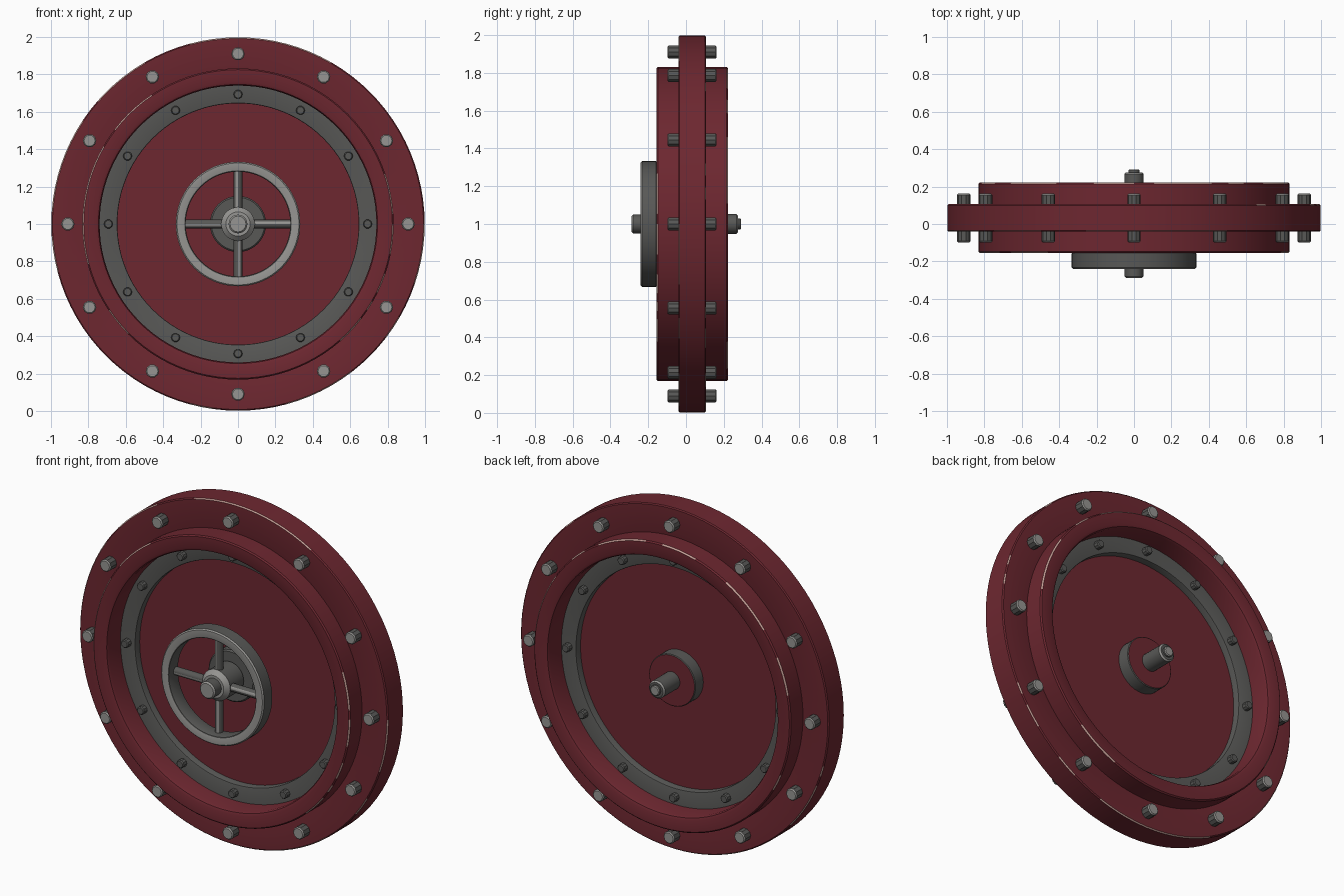
import bpy, bmesh, math, random
from mathutils import Vector

if "Cube" in bpy.data.objects:
    bpy.data.objects.remove(bpy.data.objects["Cube"])

random.seed(11)
CZ = 1.0      # height of the wheel axis


def srgb(r, g, b):
    return tuple(((c / 255 + 0.055) / 1.055) ** 2.4 for c in (r, g, b)) + (1,)


def material(name, *rgb):
    m = bpy.data.materials.new(name)
    m.diffuse_color = srgb(*rgb)
    m.use_nodes = True
    m.node_tree.nodes["Principled BSDF"].inputs["Base Color"].default_value = m.diffuse_color
    return m


RED = material("dark_red_paint", 109, 39, 48)
STEEL = material("dark_steel", 88, 88, 86)
LIGHT = material("light_steel", 150, 149, 146)
WORN = material("worn_paint", 200, 160, 152)


def finish(bm, name, mats, angle=35):
    bmesh.ops.remove_doubles(bm, verts=bm.verts, dist=1e-5)
    bmesh.ops.recalc_face_normals(bm, faces=bm.faces)
    me = bpy.data.meshes.new(name)
    bm.to_mesh(me)
    bm.free()
    ob = bpy.data.objects.new(name, me)
    bpy.context.collection.objects.link(ob)
    for m in mats:
        me.materials.append(m)
    bpy.ops.object.select_all(action='DESELECT')
    ob.select_set(True)
    bpy.context.view_layer.objects.active = ob
    bpy.ops.object.shade_smooth_by_angle(angle=math.radians(angle))
    return ob


def add_lathe(bm, profile, n, cx=0, cz=CZ, closed=True):
    """Spin (radius, y) points around an axis along y; returns faces per segment."""
    rows = []
    for r, y in profile:
        rows.append([bm.verts.new((cx + r * math.cos(2 * math.pi * i / n), y,
                                   cz + r * math.sin(2 * math.pi * i / n)))
                     for i in range(n)])
    count = len(rows) if closed else len(rows) - 1
    return [[bm.faces.new((rows[k][i], rows[k][(i + 1) % n],
                           rows[(k + 1) % len(rows)][(i + 1) % n],
                           rows[(k + 1) % len(rows)][i])) for i in range(n)]
            for k in range(count)]


def paint(segs, indices, slot=1):
    for k in indices:
        for f in segs[k]:
            f.material_index = slot


def ring(name, r0, r1, y0, y1, mats, outer=0.008, inner=0.008, n=96, wear=0.0, light=()):
    """Ring with chamfered edges; wear marks runs of the outer chamfers as worn."""
    o, i = outer, inner
    prof = [(r1 - o, y0), (r1, y0 + o), (r1, y1 - o), (r1 - o, y1),
            (r0 + i, y1), (r0 + i * 0.3, y1 - i * 0.3), (r0, y1 - i),
            (r0, y0 + i), (r0 + i * 0.3, y0 + i * 0.3), (r0 + i, y0)]
    bm = bmesh.new()
    segs = add_lathe(bm, prof, n)
    paint(segs, light)
    if wear:
        for k in (0, 2):
            on = False
            for f in segs[k]:
                if random.random() < 0.4:
                    on = random.random() < wear
                f.material_index = int(on)
    return finish(bm, name, mats)


def add_disc(bm, r, y0, y1, n=48, b=0.008, cx=0, cz=CZ, light=()):
    segs = add_lathe(bm, [(0, y0), (r - b, y0), (r, y0 + b), (r, y1 - b),
                          (r - b, y1), (0, y1)], n, cx, cz, closed=False)
    paint(segs, light)


def disc(name, r, y0, y1, mats, n=48, b=0.008, light=()):
    bm = bmesh.new()
    add_disc(bm, r, y0, y1, n, b, light=light)
    return finish(bm, name, mats)


def bolt_circle(name, radius, angles, r, y0, y1, b, light=()):
    """Twelve bolts; angles cover one quarter and are mirrored to the others."""
    bm = bmesh.new()
    a1, a2 = angles
    for a in (0, a1, a2, 90, 180 - a2, 180 - a1, 180,
              180 + a1, 180 + a2, 270, -a2, -a1):
        a = math.radians(a)
        add_disc(bm, r, y0, y1, 10, b, radius * math.cos(a),
                 CZ + radius * math.sin(a), light)
    return finish(bm, name, [STEEL, LIGHT], 30)


# frame: outer flange and raised collar
ring("outer_flange", 0.76, 0.998, -0.04, 0.106, [RED, WORN], 0.006, 0.006, wear=0.25)
ring("collar", 0.74, 0.832, -0.155, 0.222, [RED, WORN], 0.007, 0.02, wear=0.4)

# recessed steel ring and thin door panel
ring("steel_ring", 0.645, 0.76, -0.03, 0.096, [STEEL], 0.004, 0.006)
disc("door_panel", 0.66, 0.012, 0.054, [RED], 96, 0.002)

# bolts through the flange, and smaller rivets on both sides of the steel ring
bolt_circle("flange_bolts", 0.91, (29.3, 59.8), 0.036, -0.098, 0.162, 0.006, (0, 1, 3, 4))
bolt_circle("ring_rivets", 0.693, (31.6, 61.2), 0.024, -0.062, 0.128, 0.005)

# hub plates: grey in front, grey-sided with a red face at the back
disc("front_hub_plate", 0.15, -0.065, 0.02, [STEEL])
disc("back_hub_plate", 0.15, 0.045, 0.13, [STEEL, RED], 48, 0.004, (4,))

# shaft through the door, with bright ends
disc("hub_sleeve", 0.09, -0.225, -0.05, [STEEL, LIGHT], 40, 0.025, (0, 1))
disc("shaft_front", 0.05, -0.288, 0.0, [STEEL, LIGHT], 24, 0.008, (0, 1))
disc("shaft_back", 0.052, 0.1, 0.275, [STEEL, LIGHT], 24, 0.008, (3,))
disc("shaft_tip", 0.03, 0.26, 0.291, [STEEL, LIGHT], 16, 0.005, (3, 4))

# hand wheel rim with bright front and back faces
ring("hand_wheel_rim", 0.28, 0.333, -0.24, -0.152, [STEEL, LIGHT], 0.007, 0.007, 64,
     light=(0, 2, 3, 9))

# four spokes, bright along the front
bm = bmesh.new()
for k in range(4):
    a = math.pi / 2 * k
    d = Vector((math.cos(a), 0, math.sin(a)))
    s = Vector((-math.sin(a), 0, math.cos(a)))
    loops = [[bm.verts.new(Vector((0, -0.175, CZ)) + d * t
                           + s * 0.024 * math.cos((i + 0.5) * math.pi / 5)
                           + Vector((0, 0.024 * math.sin((i + 0.5) * math.pi / 5), 0)))
              for i in range(10)] for t in (0.06, 0.3)]
    for i in range(10):
        j = (i + 1) % 10
        f = bm.faces.new((loops[0][i], loops[0][j], loops[1][j], loops[1][i]))
        f.material_index = int(i == 7)
    for lp in loops:
        bm.faces.new(lp)
finish(bm, "wheel_spokes", [STEEL, LIGHT], 45)
